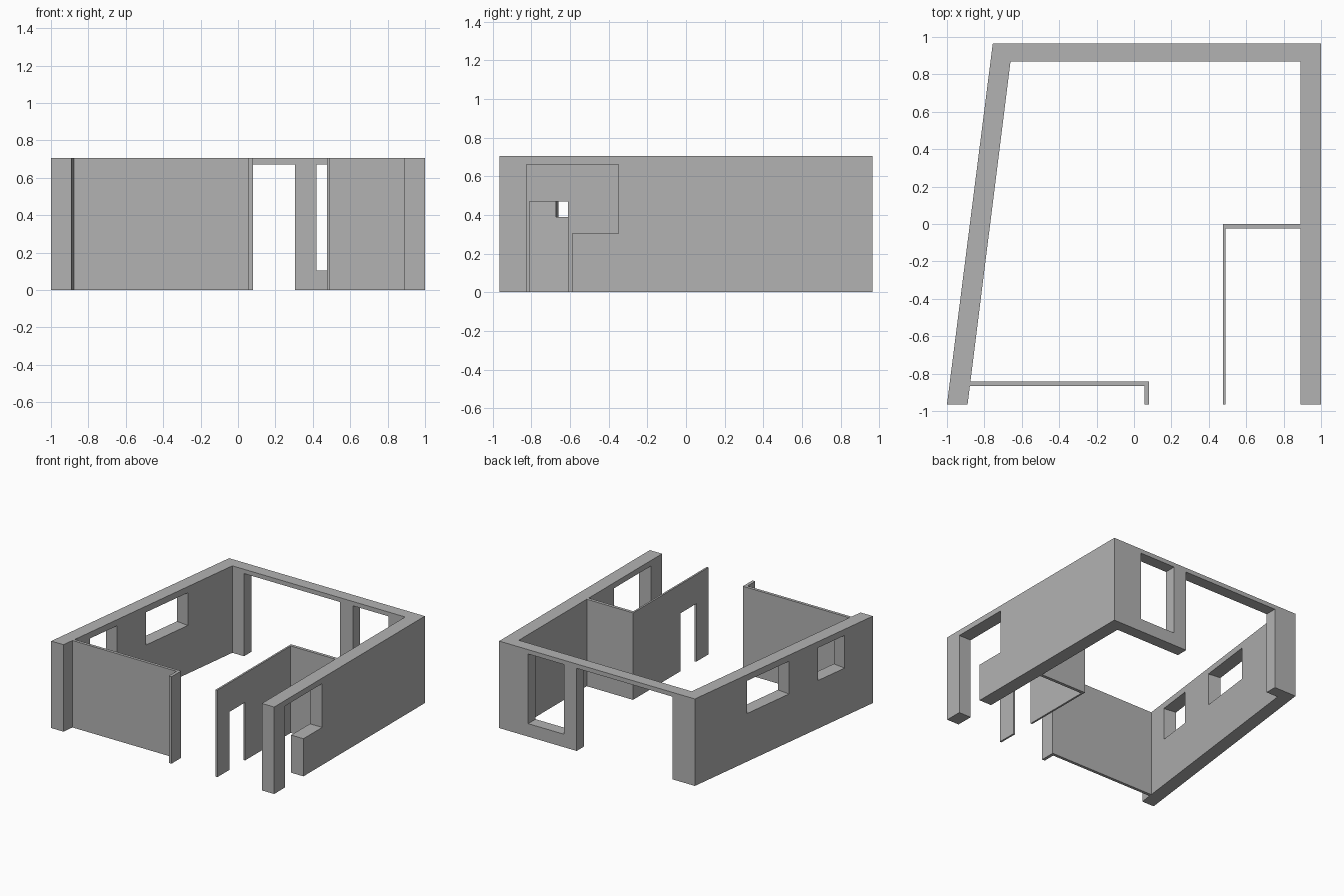
import bpy
import bmesh
from math import atan2
from mathutils import Matrix, Vector

HEIGHT = 0.705
FRONT, BACK = -0.965, 0.965

cube = bpy.data.objects.get("Cube")
if cube:
    bpy.data.objects.remove(cube, do_unlink=True)

# Single plaster colour
plaster = bpy.data.materials.new("grey_plaster")
plaster.use_nodes = True
grey = (0.45, 0.45, 0.45, 1)
plaster.diffuse_color = grey
plaster.node_tree.nodes["Principled BSDF"].inputs["Base Color"].default_value = grey


def add_prism(name, plan, z0=0.0, z1=HEIGHT, matrix=None):
    """Extrude a plan outline upward into a solid."""
    bm = bmesh.new()
    face = bm.faces.new([bm.verts.new((x, y, z0)) for x, y in plan])
    up = bmesh.ops.extrude_face_region(bm, geom=[face])
    moved = [v for v in up["geom"] if isinstance(v, bmesh.types.BMVert)]
    bmesh.ops.translate(bm, verts=moved, vec=(0, 0, z1 - z0))
    bmesh.ops.recalc_face_normals(bm, faces=bm.faces)
    if matrix:
        bm.transform(matrix)
    mesh = bpy.data.meshes.new(name)
    bm.to_mesh(mesh)
    bm.free()
    mesh.materials.append(plaster)
    obj = bpy.data.objects.new(name, mesh)
    bpy.context.collection.objects.link(obj)
    return obj


def rect(x0, x1, y0, y1):
    return [(x0, y0), (x1, y0), (x1, y1), (x0, y1)]


def cut(wall, name, plan, z0, z1, matrix=None):
    """Cut an opening through a wall."""
    cutter = add_prism(name, plan, z0, z1, matrix)
    cutter.hide_render = True
    mod = wall.modifiers.new(name, "BOOLEAN")
    mod.operation = "DIFFERENCE"
    mod.solver = "EXACT"
    mod.object = cutter
    bpy.context.view_layer.objects.active = wall
    bpy.ops.object.modifier_apply(modifier=mod.name)
    bpy.data.objects.remove(cutter, do_unlink=True)


# Thick outer walls, open at the front, with a slanted left side
outer = add_prism("outer_walls", [
    (-1, FRONT), (-0.755, BACK), (1, BACK), (1, FRONT),
    (0.89, FRONT), (0.89, 0.87), (-0.66, 0.87), (-0.89, FRONT)])

# Back wall: wide opening and a tall window
cut(outer, "wide_back_opening", rect(-0.555, 0.305, 0.8, 1.1), -0.1, 0.67)
cut(outer, "tall_back_window", rect(0.42, 0.74, 0.8, 1.1), 0.105, 0.67)

# Right wall: doorway joined to a side window
cut(outer, "side_window", rect(0.8, 1.1, -0.825, -0.35), 0.305, 0.66)
cut(outer, "side_doorway", rect(0.8, 1.1, -0.825, -0.59), -0.1, 0.5)

# Slanted wall: two windows square to the wall
slope = Vector((0.245, BACK - FRONT))
turn = Matrix.Rotation(-atan2(slope.x, slope.y), 4, "Z")
for name, y0, y1 in (("large_slanted_window", -0.055, 0.40),
                     ("small_slanted_window", -0.66, -0.37)):
    corner = Vector((-1 + (y0 - FRONT) * slope.x / slope.y, y0, 0))
    length = (y1 - y0) * slope.length / slope.y
    cut(outer, name, rect(-0.1, 0.2, 0, length), 0.39, 0.655,
        Matrix.Translation(corner) @ turn)

# Thin front partition with a short return
add_prism("front_partition", [
    (-0.878, -0.867), (0.055, -0.867), (0.055, FRONT),
    (0.08, FRONT), (0.08, -0.843), (-0.875, -0.843)])

# Thin L-shaped room partition with a doorway
room = add_prism("room_partition", [
    (0.475, FRONT), (0.49, FRONT), (0.49, -0.025),
    (0.89, -0.025), (0.89, 0), (0.475, 0)])
cut(room, "room_doorway", rect(0.4, 0.6, -0.81, -0.61), -0.1, 0.47)
